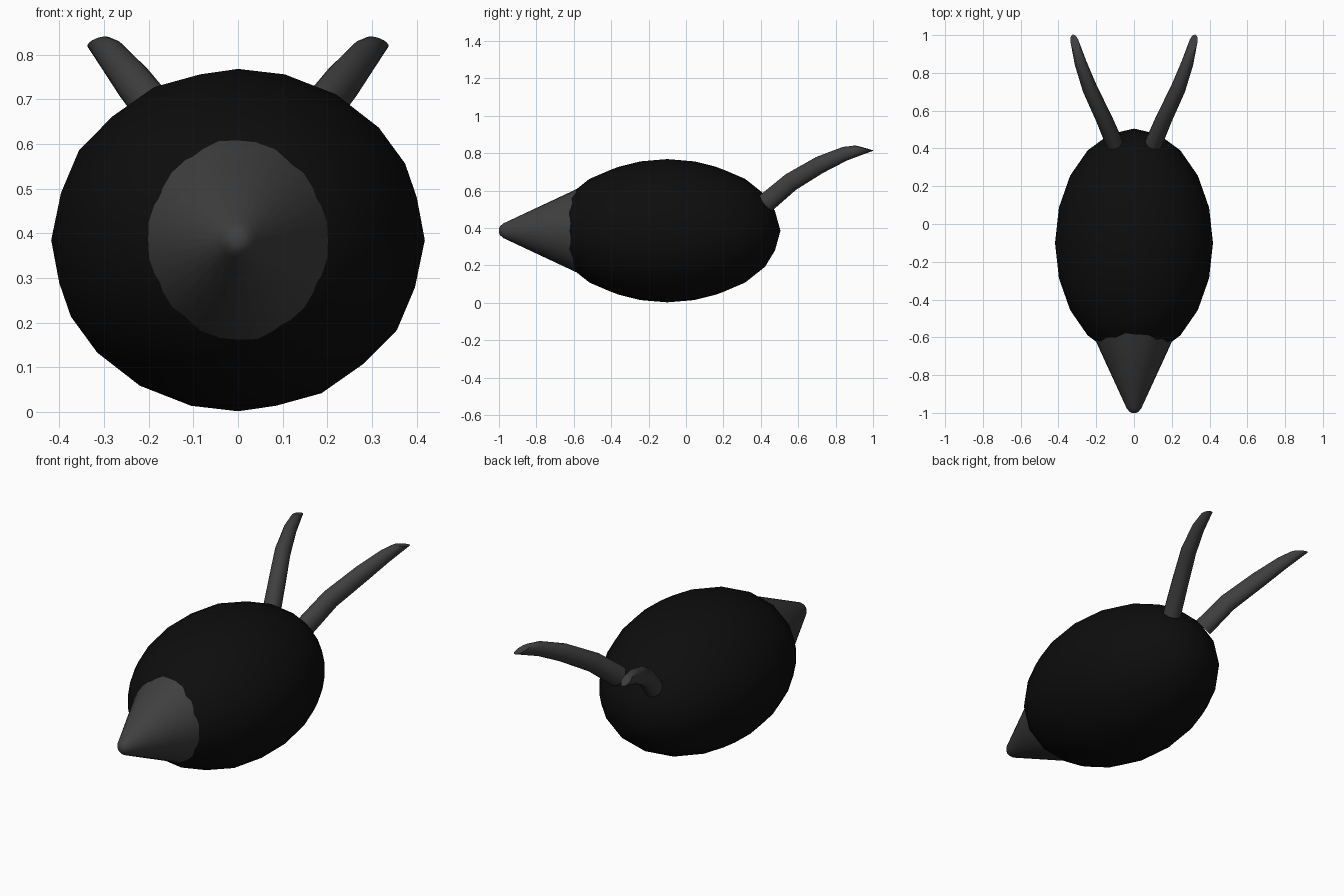
import bpy, bmesh
from math import sin, cos, pi, radians
from mathutils import Vector, Matrix

if "Cube" in bpy.data.objects:
    bpy.data.objects.remove(bpy.data.objects["Cube"])


def material(name, v):
    m = bpy.data.materials.new(name)
    m.diffuse_color = (v, v, v, 1)
    m.use_nodes = True
    m.node_tree.nodes["Principled BSDF"].inputs["Base Color"].default_value = m.diffuse_color
    return m


black = material("black", 0.004)
grey = material("dark_grey", 0.05)


def finish(name, bm, mat, angle=40):
    bmesh.ops.recalc_face_normals(bm, faces=bm.faces)
    me = bpy.data.meshes.new(name)
    bm.to_mesh(me)
    bm.free()
    ob = bpy.data.objects.new(name, me)
    bpy.context.collection.objects.link(ob)
    me.materials.append(mat)
    bpy.ops.object.select_all(action='DESELECT')
    ob.select_set(True)
    bpy.context.view_layer.objects.active = ob
    bpy.ops.object.shade_smooth_by_angle(angle=radians(angle))
    return ob


def loft(rings):
    bm = bmesh.new()
    vs = [[bm.verts.new(p) for p in ring] for ring in rings]
    n = len(vs[0])
    for a, b in zip(vs, vs[1:]):
        for i in range(n):
            j = (i + 1) % n
            bm.faces.new((a[i], a[j], b[j], b[i]))
    bm.faces.new(vs[0])
    bm.faces.new(vs[-1])
    return bm


# Body: stretched icosphere
bm = bmesh.new()
bmesh.ops.create_icosphere(
    bm, subdivisions=3, radius=1,
    matrix=Matrix.Translation((0, -0.1, 0.385)) @ Matrix.Diagonal((0.418, 0.605, 0.383, 1)))
finish("body", bm, black)

# Nose cone: blunt tip, base buried in the body
profile = [(-1.0, 0.012), (-0.993, 0.025), (-0.975, 0.04), (-0.58, 0.225), (-0.555, 0.237)]
rings = [[(r * cos(2 * pi * i / 32) * 0.98, y, 0.385 + r * sin(2 * pi * i / 32))
          for i in range(32)] for y, r in profile]
finish("nose_cone", loft(rings), grey)

# Tail prongs: curved tapering tubes with a slanted end
path = [(0.105, 0.43, 0.535, 0.054), (0.16, 0.56, 0.645, 0.051),
        (0.233, 0.715, 0.737, 0.047), (0.282, 0.85, 0.797, 0.038),
        (0.311, 0.953, 0.827, 0.027)]


def prong(name, side):
    pts = [Vector((side * x, y, z)) for x, y, z, r in path]
    rings = []
    for k, p in enumerate(pts):
        t = (pts[min(k + 1, len(pts) - 1)] - pts[max(k - 1, 0)]).normalized()
        lateral = t.cross(Vector((0, 0, 1))).normalized()
        up = lateral.cross(t)
        r = path[k][3]
        slant = 1.7 if k == len(pts) - 1 else 0
        rings.append([p + lateral * (0.85 * r * cos(a)) + up * (r * sin(a))
                      - t * (slant * r * sin(a))
                      for a in (2 * pi * i / 16 for i in range(16))])
    finish(name, loft(rings), grey)


prong("tail_prong_right", 1)
prong("tail_prong_left", -1)
